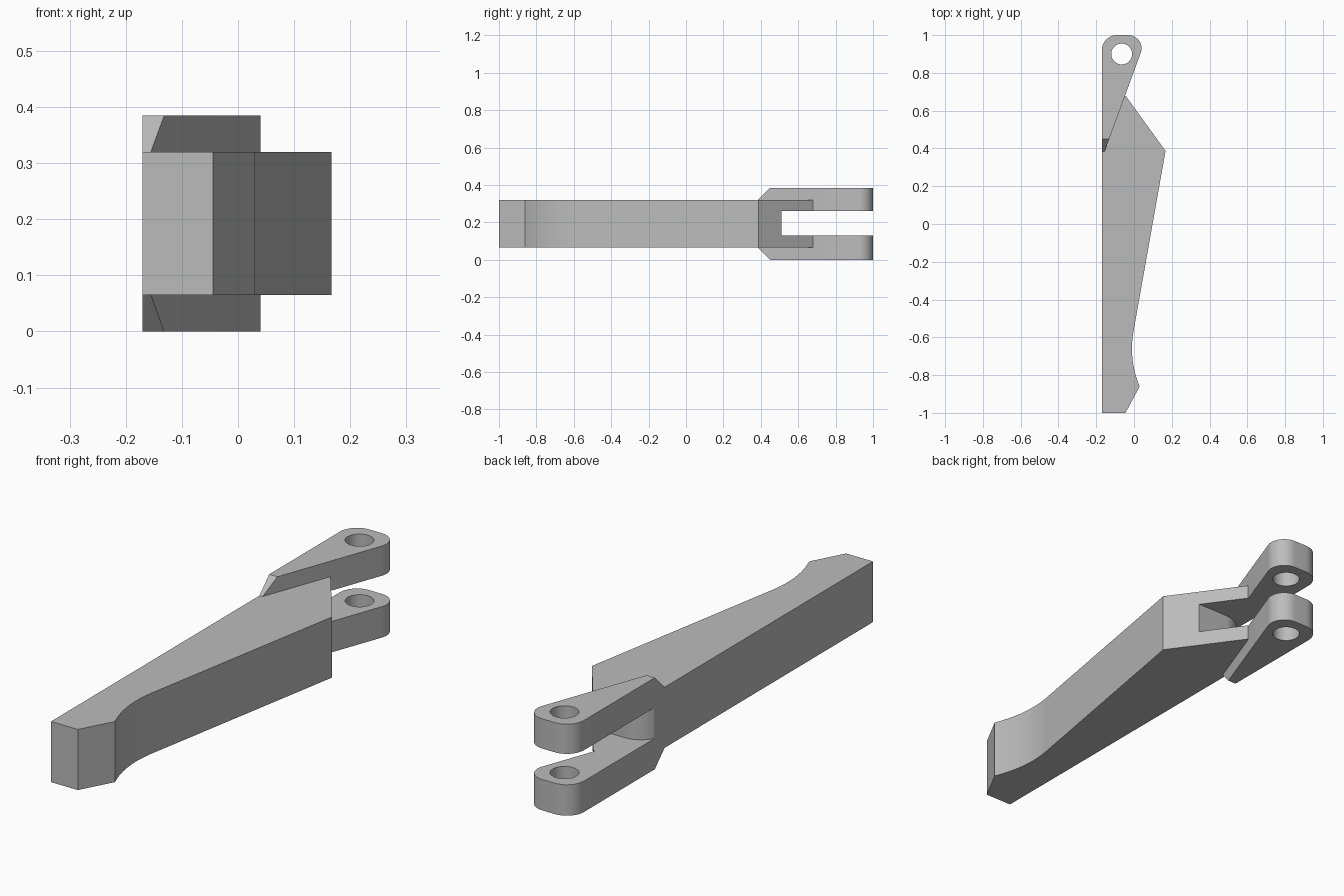
import bpy
import bmesh
import math
from mathutils import Vector

cube = bpy.data.objects.get("Cube")
if cube:
    bpy.data.objects.remove(cube, do_unlink=True)

grey = bpy.data.materials.new("plain_grey")
grey.use_nodes = True
COLOUR = (0.5, 0.5, 0.5, 1)
grey.diffuse_color = COLOUR
grey.node_tree.nodes["Principled BSDF"].inputs["Base Color"].default_value = COLOUR


def arc(cx, cy, r, start, end, steps=14):
    """Points on a circle, angles in degrees."""
    angles = [math.radians(start + (end - start) * i / steps) for i in range(steps + 1)]
    return [(cx + r * math.cos(a), cy + r * math.sin(a)) for a in angles]


def prism(name, profile, z0, z1, chamfer_y=None, chamfer=0):
    """Extrude a plan profile; optionally chamfer the level edges lying at chamfer_y."""
    bm = bmesh.new()
    face = bm.faces.new([bm.verts.new((x, y, z0)) for x, y in profile])
    top = bmesh.ops.extrude_face_region(bm, geom=[face])["geom"]
    bmesh.ops.translate(bm, vec=(0, 0, z1 - z0),
                        verts=[g for g in top if isinstance(g, bmesh.types.BMVert)])
    bmesh.ops.recalc_face_normals(bm, faces=bm.faces)
    if chamfer_y is not None:
        edges = [e for e in bm.edges
                 if all(abs(v.co.y - chamfer_y) < 1e-4 for v in e.verts)
                 and abs(e.verts[0].co.z - e.verts[1].co.z) < 1e-4]
        bmesh.ops.bevel(bm, geom=edges, offset=chamfer, segments=1, affect='EDGES')
    mesh = bpy.data.meshes.new(name)
    bm.to_mesh(mesh)
    bm.free()
    mesh.materials.append(grey)
    obj = bpy.data.objects.new(name, mesh)
    bpy.context.collection.objects.link(obj)
    return obj


def combine(target, tool, operation):
    """Apply a boolean and discard the tool object."""
    mod = target.modifiers.new(operation, 'BOOLEAN')
    mod.operation, mod.solver, mod.object = operation, 'EXACT', tool
    bpy.context.view_layer.objects.active = target
    bpy.ops.object.modifier_apply(modifier=mod.name)
    bpy.data.objects.remove(tool, do_unlink=True)


LEFT = -0.17

# Arm with a scooped neck near its front tip
tangent = Vector((-0.003, -0.57))
corner = Vector((0.03, -0.86))
normal = Vector((0.985, -0.174)).normalized()
chord = corner - tangent
radius = chord.length_squared / (2 * chord.dot(normal))
centre = tangent + normal * radius
a0, a1 = [math.degrees(math.atan2(*reversed(p - centre))) % 360 for p in (corner, tangent)]
arm = prism("lever_arm",
            [(LEFT, -1), (-0.045, -1)] + arc(*centre, radius, a0, a1, 20)
            + [(0.167, 0.387), (-0.045, 0.68), (-0.11, 0.6), (LEFT, 0.6)],
            0.065, 0.32)

# Clevis block with rounded end and chamfered front
lug = prism("clevis_block",
            [(LEFT, 0.375), (-0.159, 0.375)]
            + arc(-0.03, 0.93, 0.07, -20, 90) + arc(-0.09, 0.92, 0.08, 90, 180),
            0, 0.385, 0.375, 0.075)
combine(arm, lug, 'UNION')

# Slot between the two lugs, its floor rounded off on one side
slot = prism("slot_cutter",
             [(-0.3, 0.453), (LEFT - 0.002, 0.453)] + arc(-0.07, 0.395, 0.116, 149, 90)
             + [(0.3, 0.511), (0.3, 1.2), (-0.3, 1.2)], 0.13, 0.26)
combine(arm, slot, 'DIFFERENCE')

# Pin hole through both lugs
pin = prism("pin_cutter", arc(-0.065, 0.9, 0.055, 0, 354, 59), -0.1, 0.5)
combine(arm, pin, 'DIFFERENCE')

# Smooth the curved faces, keeping hard edges
bpy.ops.object.select_all(action='DESELECT')
arm.select_set(True)
bpy.context.view_layer.objects.active = arm
bpy.ops.object.shade_smooth_by_angle(angle=math.radians(15))
